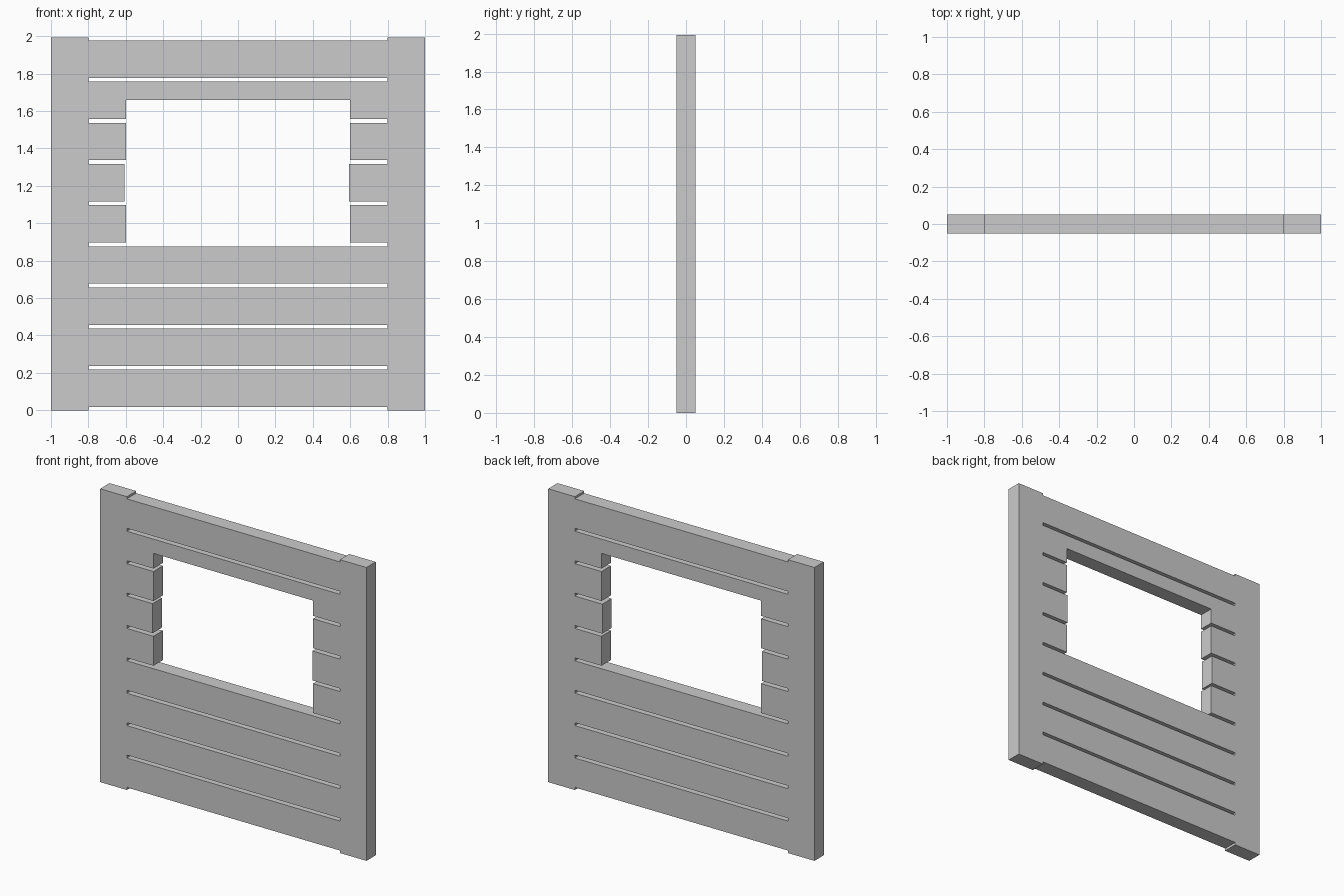
import bpy
import bmesh

if "Cube" in bpy.data.objects:
    bpy.data.objects.remove(bpy.data.objects["Cube"])

HALF_DEPTH = 0.05
PLANK_H, PITCH, FIRST_Z = 0.2, 0.22, 0.017


def panel(name, outline):
    """Extrude an x-z outline through the thickness of the wall."""
    bm = bmesh.new()
    face = bm.faces.new([bm.verts.new((x, -HALF_DEPTH, z)) for x, z in outline])
    ext = bmesh.ops.extrude_face_region(bm, geom=[face])
    verts = [v for v in ext["geom"] if isinstance(v, bmesh.types.BMVert)]
    bmesh.ops.translate(bm, verts=verts, vec=(0, 2 * HALF_DEPTH, 0))
    bmesh.ops.recalc_face_normals(bm, faces=bm.faces)
    mesh = bpy.data.meshes.new(name)
    bm.to_mesh(mesh)
    bm.free()
    obj = bpy.data.objects.new(name, mesh)
    bpy.context.collection.objects.link(obj)
    return obj


def board(name, x0, x1, z0, z1):
    return panel(name, [(x0, z0), (x1, z0), (x1, z1), (x0, z1)])


# Upright posts
board("left_post", -1.0, -0.8, 0, 1.992)
board("right_post", 0.8, 1.0, 0, 1.992)

# Horizontal planks, bottom to top
for i in range(9):
    z0 = FIRST_Z + i * PITCH
    z1 = z0 + PLANK_H
    if 4 <= i <= 6:
        # Short planks beside the window; the middle pair sits slightly left
        shift = -0.006 if i == 5 else 0
        board(f"left_short_plank_{i}", -0.8, -0.6 + shift, z0, z1)
        board(f"right_short_plank_{i}", 0.6 + shift, 0.8, z0, z1)
    elif i == 7:
        # Window head plank, notched on its lower edge
        zn = 1.66
        panel("window_head_plank", [
            (-0.8, z0), (-0.6, z0), (-0.6, zn), (0.6, zn),
            (0.6, z0), (0.8, z0), (0.8, z1), (-0.8, z1)])
    else:
        board(f"plank_{i}", -0.8, 0.8, z0, z1)
